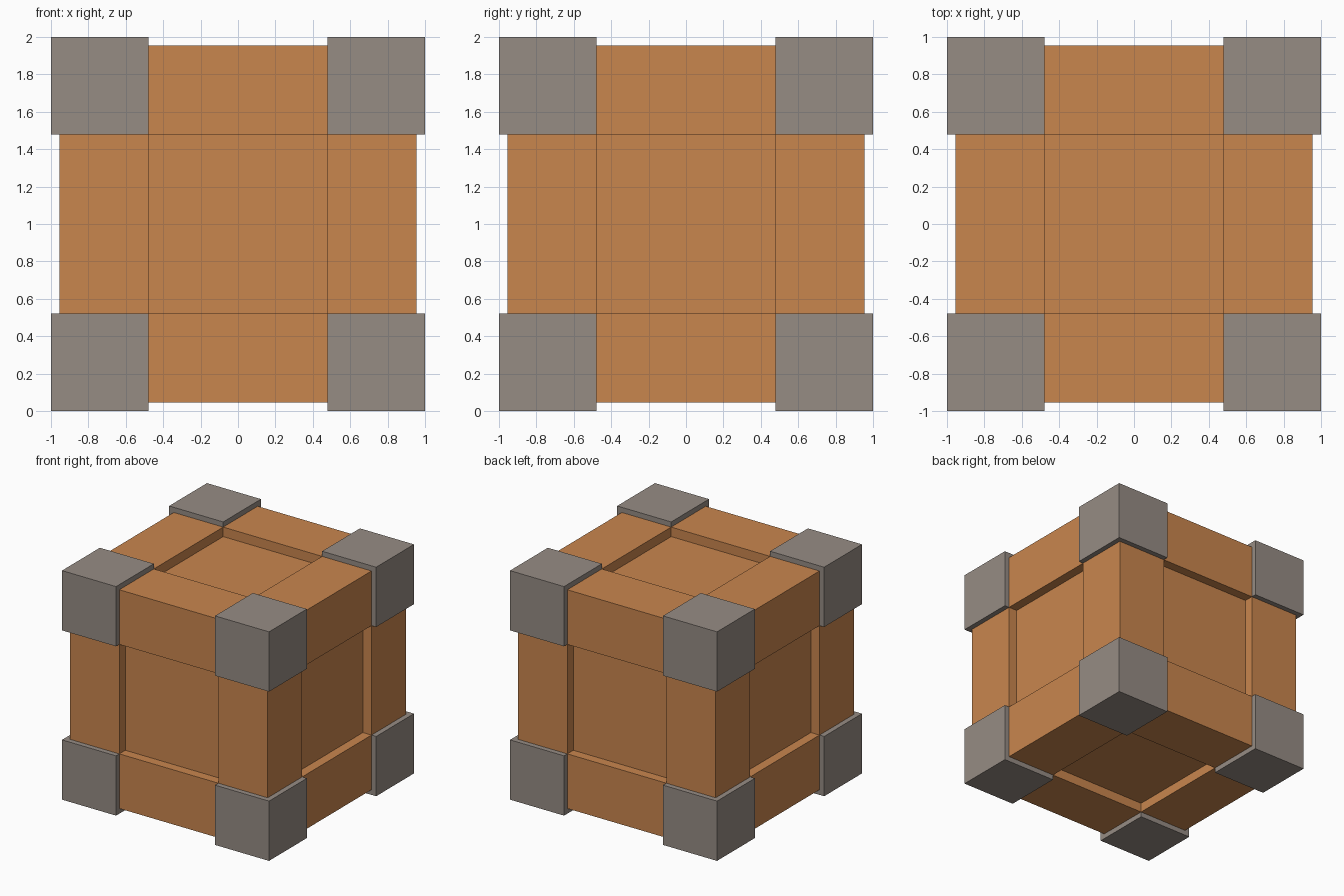
import bpy
import bmesh
from itertools import product

if "Cube" in bpy.data.objects:
    bpy.data.objects.remove(bpy.data.objects["Cube"])

BLOCK_IN, BLOCK_OUT = 0.478, 1.0    # corner block extents from the centre
BEAM_OUT = 0.955                    # outer face of the edge beams
PANEL_OUT = 0.872                   # recessed panel faces
CENTRE_Z = 1.0


def material(name, rgb):
    m = bpy.data.materials.new(name)
    m.diffuse_color = (*rgb, 1)
    m.use_nodes = True
    m.node_tree.nodes["Principled BSDF"].inputs["Base Color"].default_value = m.diffuse_color
    return m


wood = material("orange wood", (0.584, 0.238, 0.076))
metal = material("grey metal", (0.305, 0.262, 0.231))


def box(name, ranges, mat):
    """Box spanning the (a, b) range on each axis, measured from the crate centre."""
    lo = [min(r) for r in ranges]
    hi = [max(r) for r in ranges]
    bm = bmesh.new()
    bmesh.ops.create_cube(bm, size=1)
    for v in bm.verts:
        v.co = [hi[i] if v.co[i] > 0 else lo[i] for i in range(3)]
    me = bpy.data.meshes.new(name)
    bm.to_mesh(me)
    bm.free()
    me.materials.append(mat)
    ob = bpy.data.objects.new(name, me)
    ob.location.z = CENTRE_Z
    bpy.context.collection.objects.link(ob)


# Recessed panels: one core cube
box("panel_core", [(-PANEL_OUT, PANEL_OUT)] * 3, wood)

# Beams along the twelve edges
for axis in range(3):
    for s, t in product((-1, 1), repeat=2):
        r = [(s * BLOCK_IN, s * BEAM_OUT), (t * BLOCK_IN, t * BEAM_OUT)]
        r.insert(axis, (-BLOCK_IN, BLOCK_IN))
        box("edge_beam", r, wood)

# Corner blocks
for signs in product((-1, 1), repeat=3):
    box("corner_block", [(s * BLOCK_IN, s * BLOCK_OUT) for s in signs], metal)
